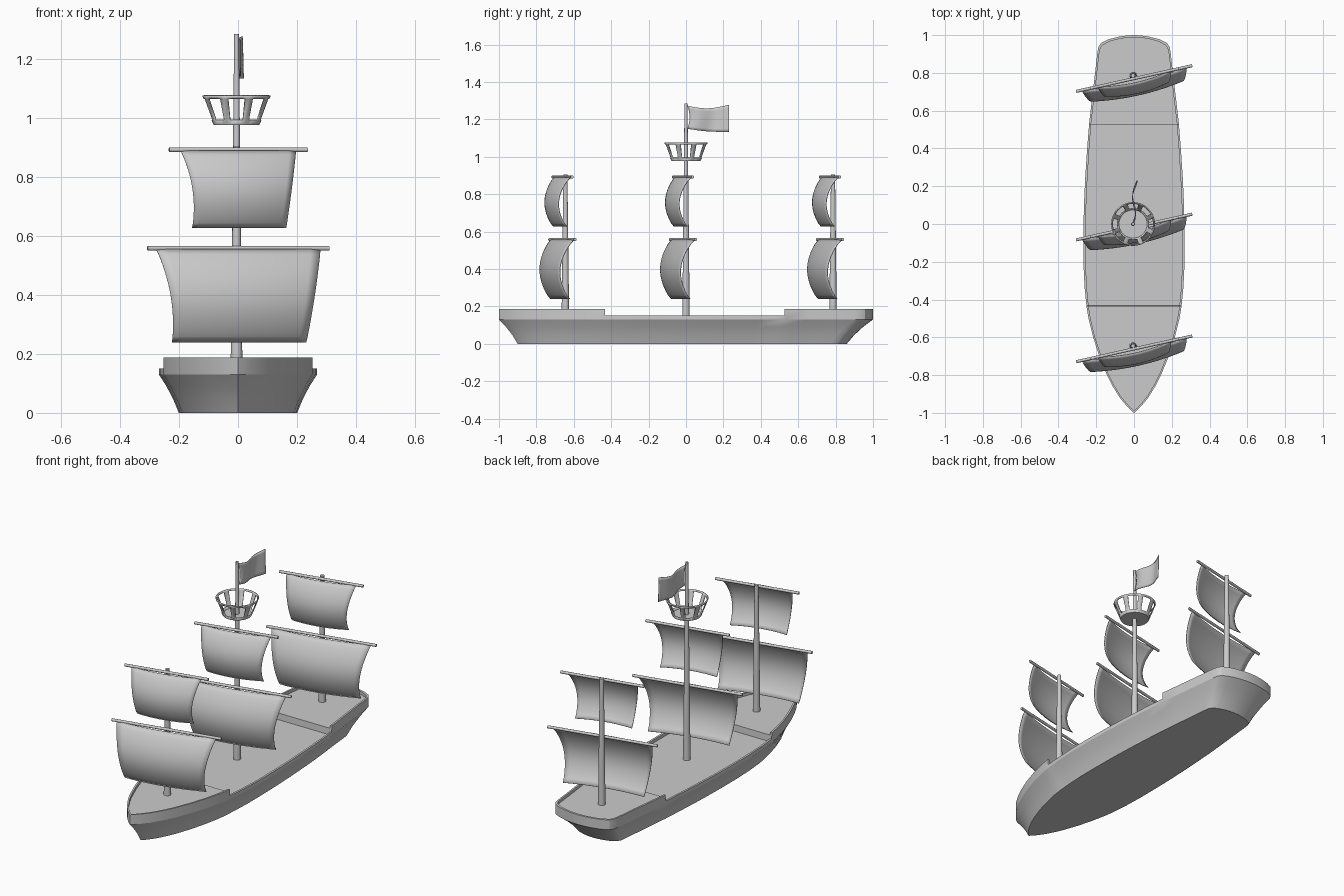
import bpy, bmesh, math
from mathutils import Vector, Matrix

if "Cube" in bpy.data.objects:
    bpy.data.objects.remove(bpy.data.objects["Cube"])

MAST_X = -0.005
YAW = math.radians(12.5)


def finish(name, bm, angle=35, thickness=0):
    bmesh.ops.remove_doubles(bm, verts=bm.verts, dist=1e-5)
    bmesh.ops.recalc_face_normals(bm, faces=bm.faces)
    me = bpy.data.meshes.new(name)
    bm.to_mesh(me)
    bm.free()
    ob = bpy.data.objects.new(name, me)
    bpy.context.collection.objects.link(ob)
    bpy.ops.object.select_all(action='DESELECT')
    ob.select_set(True)
    bpy.context.view_layer.objects.active = ob
    bpy.ops.object.shade_smooth_by_angle(angle=math.radians(angle))
    if thickness:
        mod = ob.modifiers.new("thickness", 'SOLIDIFY')
        mod.thickness = thickness
        mod.offset = 0
    return ob


def rod(name, a, b, r1, r2, sides=16):
    """Tapered round rod from a to b."""
    a, b = Vector(a), Vector(b)
    d = b - a
    m = Matrix.Translation((a + b) / 2) @ d.to_track_quat('Z', 'Y').to_matrix().to_4x4()
    bm = bmesh.new()
    bmesh.ops.create_cone(bm, cap_ends=True, segments=sides, radius1=r1,
                          radius2=r2, depth=d.length, matrix=m)
    return finish(name, bm)


def sheet(name, fn, nu, nv, thickness):
    """Grid surface from fn(u, v), u and v in 0..1."""
    bm = bmesh.new()
    g = [[bm.verts.new(fn(i / nu, j / nv)) for i in range(nu + 1)] for j in range(nv + 1)]
    for j in range(nv):
        for i in range(nu):
            bm.faces.new((g[j][i], g[j][i + 1], g[j + 1][i + 1], g[j + 1][i]))
    return finish(name, bm, 40, thickness)


# Hull: cross-sections lofted from bow to stern (y, half width)
stations = [(-1, 0), (-.985, .018), (-.96, .042), (-.92, .075), (-.86, .112), (-.8, .143),
            (-.7, .184), (-.6, .216), (-.5, .241), (-.434, .252), (-.432, .252), (-.33, .262),
            (-.2, .268), (-.05, .268), (.1, .265), (.25, .258), (.4, .248), (.526, .238),
            (.528, .238), (.65, .224), (.8, .206), (.9, .195), (.935, .189), (.958, .175),
            (.978, .135), (.991, .085), (.998, .04), (1, 0)]


def section(y, w):
    raised = y < -.433 or y > .527
    top, deck = (.187, .17) if raised else (.15, .132)
    pts = []
    for z, f in ((0, 0), (.045, .27), (.09, .62), (.13, 1), (top, 1)):
        pts.append((w * (.75 + .25 * f), y + (1 - f) * (-.12 * y - .02), z))
    for z in (top, deck):
        inner_y = y * .988 if abs(y) > .6 else y
        pts.append((w * .955, inner_y, z))
    return pts + [(-x, yy, z) for x, yy, z in reversed(pts)]


bm = bmesh.new()
rings = [[bm.verts.new(p) for p in section(*s)] for s in stations]
for a, b in zip(rings, rings[1:]):
    n = len(a)
    for k in range(n):
        bm.faces.new((a[k], a[(k + 1) % n], b[(k + 1) % n], b[k]))
bmesh.ops.dissolve_degenerate(bm, edges=bm.edges, dist=1e-5)
finish("hull", bm, 30)


# Square sail hanging from a yard, bellied towards the bow
def sail(name, origin, z_top, z_bot, widths, belly):
    rot = Matrix.Rotation(YAW, 3, 'Z')
    w0, w1, w2 = widths

    def fn(u, v):
        s = 2 * u - 1
        # quadratic through the top, middle and bottom half widths
        w = w0 * (1 - v) * (1 - 2 * v) + w1 * 4 * v * (1 - v) + w2 * v * (2 * v - 1)
        b = belly * math.sin(math.pi * v) ** .8 + .012 * v + .022 * (1 - s * s)
        p = rot @ Vector((s * w, -b, 0))
        return p + Vector((origin[0], origin[1], z_top + (z_bot - z_top) * v))
    sheet(name, fn, 16, 16, .004)


# Masts, each with two yards and two sails
for label, y, deck, top, r_top in (("fore", -.645, .165, .905, .011),
                                   ("main", 0, .128, 1.285, .008),
                                   ("aft", .786, .165, .905, .011)):
    rod(label + "_mast", (MAST_X, y, deck), (MAST_X, y, top), .02, r_top, 20)
    o = (.001, y - .016)
    for part, half, z, z_bot, widths, belly in (
            ("lower", .315, .558, .24, (.285, .25, .233), .062),
            ("upper", .24, .892, .628, (.2, .172, .163), .052)):
        d = Vector((math.cos(YAW), math.sin(YAW), 0)) * half
        c = Vector((o[0], o[1], z))
        rod(f"{label}_{part}_yard", c - d, c + d, .008, .008, 12)
        sail(f"{label}_{part}_sail", o, z - .003, z_bot, widths, belly)

# Lookout basket: flared ring with slats
bm = bmesh.new()
N = 48
levels = ((.979, .076), (.994, .082), (1.066, .109), (1.076, .113))
rings = [[bm.verts.new((MAST_X + r * math.cos(2 * math.pi * i / N),
                        r * math.sin(2 * math.pi * i / N), z)) for i in range(N)]
         for z, r in levels]
for j in range(3):
    for i in range(N):
        if j == 1 and i % 6 not in (2, 3):
            continue
        k = (i + 1) % N
        bm.faces.new((rings[j][i], rings[j][k], rings[j + 1][k], rings[j + 1][i]))
bm.faces.new(rings[0])
finish("lookout_basket", bm, 35, .006)


# Waving flag at the main masthead
def flag(u, v):
    x = .013 * u + .011 * math.sin(u * 2 * math.pi * 1.1 + .6 * v)
    y = .008 + .222 * u + .012 * math.sin(math.pi * v) * (1 - u)
    z = 1.273 - .123 * v - .014 * math.sin(math.pi * u * 1.1) * (1 - .6 * v) - .018 * u * v
    return (MAST_X + x, y, z)


sheet("flag", flag, 20, 8, .003)
